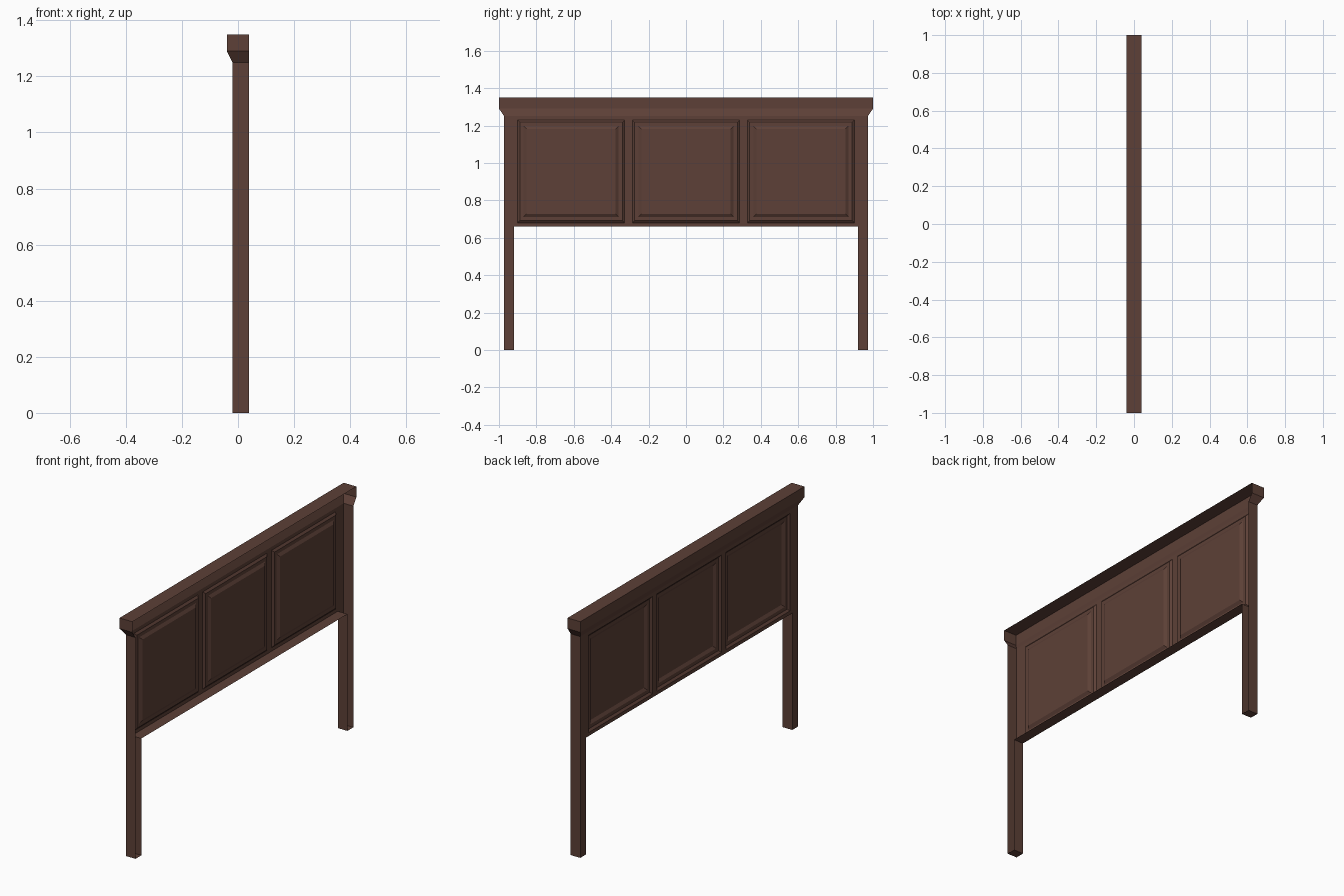
import bpy, bmesh

if "Cube" in bpy.data.objects:
    bpy.data.objects.remove(bpy.data.objects["Cube"])

wood = bpy.data.materials.new("dark brown wood")
wood.diffuse_color = (0.109, 0.0513, 0.0382, 1)
wood.use_nodes = True
wood.node_tree.nodes["Principled BSDF"].inputs["Base Color"].default_value = wood.diffuse_color

FRONT, BACK = -0.02, 0.04   # the back of the headboard is open (wall side)


def finish(bm, name):
    mesh = bpy.data.meshes.new(name)
    bm.to_mesh(mesh)
    bm.free()
    mesh.materials.append(wood)
    obj = bpy.data.objects.new(name, mesh)
    bpy.context.collection.objects.link(obj)


# Board and legs: a front sheet of cells, with panels stepped inwards
half = [0.287, 0.328, 0.90, 0.92, 0.972]
ys = [-v for v in reversed(half)] + half
zs = [0, 0.66, 0.68, 1.23, 1.25]
bm = bmesh.new()
grid = {}


def point(i, j):
    if (i, j) not in grid:
        grid[i, j] = bm.verts.new((FRONT, ys[i], zs[j]))
    return grid[i, j]


panels = []
for i in range(len(ys) - 1):
    for j in range(len(zs) - 1):
        if j == 0 and i not in (0, len(ys) - 2):
            continue        # below the board only the legs continue
        f = bm.faces.new([point(i, j), point(i, j + 1),
                          point(i + 1, j + 1), point(i + 1, j)])
        if j == 2 and ys[i + 1] - ys[i] > 0.3:
            panels.append(f)
bm.normal_update()

# Side walls, underside and feet run back from the outline
rim = [e for e in bm.edges if e.is_boundary
       and not all(v.co.z > 1.24 for v in e.verts)]
walls = bmesh.ops.extrude_edge_only(bm, edges=rim)["geom"]
for v in walls:
    if isinstance(v, bmesh.types.BMVert):
        v.co.x = BACK

# Panel mouldings: bevel, flat, bevel, sunken field
for width, depth in ((0.012, -0.01), (0.02, 0), (0.016, -0.01)):
    bmesh.ops.inset_individual(bm, faces=panels, thickness=width, depth=depth,
                               use_even_offset=True)
bmesh.ops.dissolve_limit(bm, angle_limit=0.01, verts=bm.verts, edges=bm.edges)
finish(bm, "panelled_board_with_legs")

# Flared crown rail, open at the back
bm = bmesh.new()
rings = []
for z, x, w in ((1.25, FRONT, 0.972), (1.29, -0.04, 1.0), (1.35, -0.04, 1.0)):
    rings.append([bm.verts.new(p) for p in
                  ((BACK, -w, z), (x, -w, z), (x, w, z), (BACK, w, z))])
for low, high in zip(rings, rings[1:]):
    for k in range(3):
        bm.faces.new([low[k], high[k], high[k + 1], low[k + 1]])
bm.faces.new(list(reversed(rings[-1])))
bm.normal_update()
finish(bm, "crown_rail")
